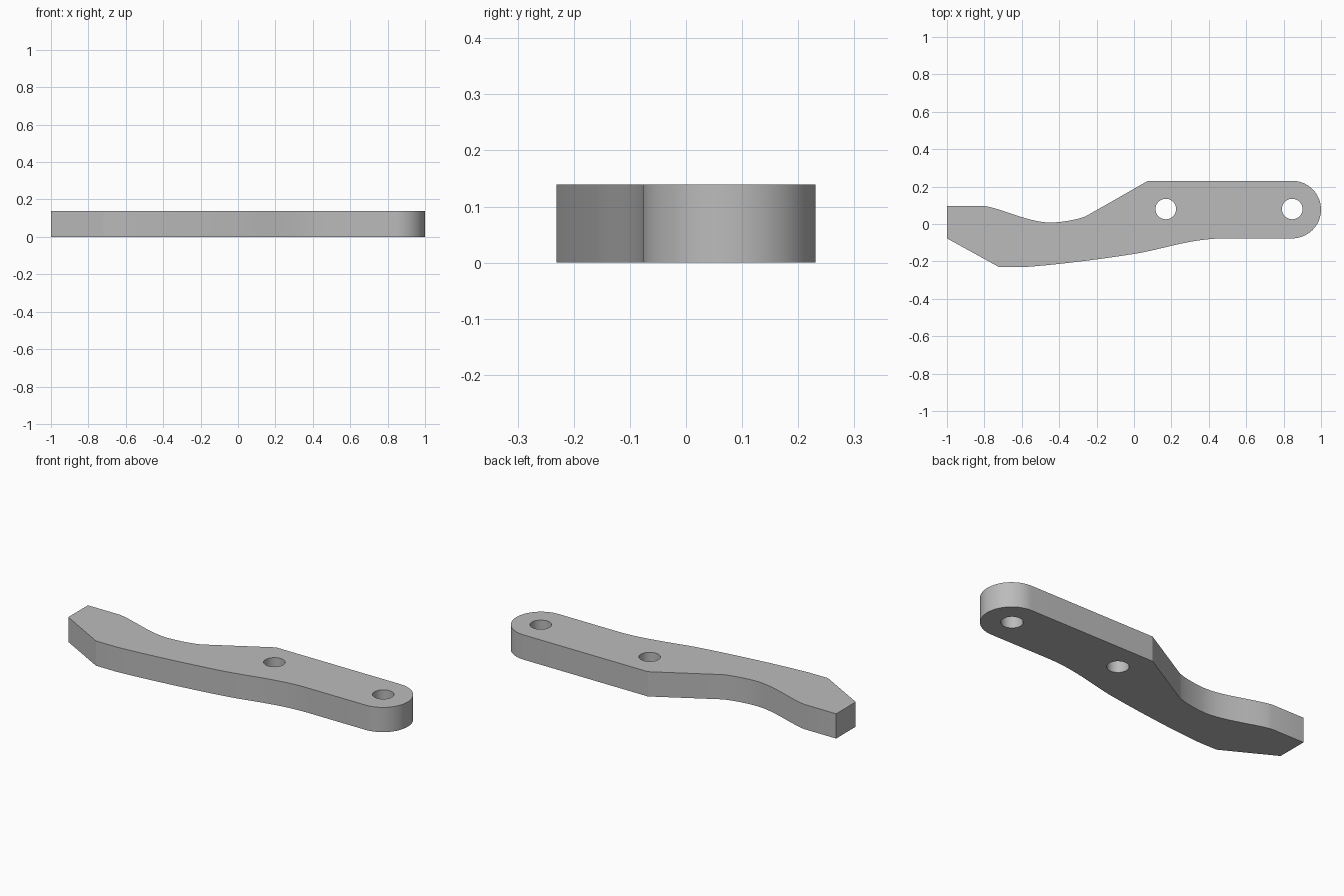
import bpy, bmesh
from math import sin, cos, pi
from mathutils import Vector
from mathutils.geometry import interpolate_bezier

cube = bpy.data.objects.get("Cube")
if cube:
    bpy.data.objects.remove(cube, do_unlink=True)

THICK = 0.139
END = (0.846, 0.077)      # centre of the rounded end
END_R = 0.154
HOLE_R = 0.055


def arc(centre, r, start, stop, n):
    return [(centre[0] + r * cos(start + (stop - start) * i / n),
             centre[1] + r * sin(start + (stop - start) * i / n)) for i in range(n + 1)]


def bezier(a, b, c, d, n=12):
    return [p[:2] for p in interpolate_bezier(Vector(a), Vector(b), Vector(c), Vector(d), n)]


# Outline, running round from the blunt tip
outline = [(-1, -0.077), (-1, 0.097)]
outline += bezier((-0.8, 0.097), (-0.7, 0.08), (-0.56, 0.008), (-0.45, 0.008))
outline += bezier((-0.45, 0.008), (-0.39, 0.008), (-0.31, 0.022), (-0.26, 0.04))[1:]
outline += [(0.075, 0.231)]
outline += arc(END, END_R, pi / 2, -pi / 2, 32)
outline += bezier((0.485, -0.077), (0.3, -0.077), (0.15, -0.137), (0, -0.16))
outline += bezier((0, -0.16), (-0.2, -0.192), (-0.45, -0.222), (-0.6, -0.231))[1:]
outline += [(-0.72, -0.231)]

# Flat filled profile with two bolt holes, extruded to thickness
loops = [outline] + [arc((x, 0.08), HOLE_R, 0, 2 * pi, 32)[:-1] for x in (0.17, END[0])]
curve = bpy.data.curves.new("lever_profile", "CURVE")
curve.dimensions = "2D"
curve.fill_mode = "BOTH"
curve.extrude = THICK / 2
for loop in loops:
    spline = curve.splines.new("POLY")
    spline.points.add(len(loop) - 1)
    for point, (x, y) in zip(spline.points, loop):
        point.co = (x, y, THICK / 2, 1)
    spline.use_cyclic_u = True
helper = bpy.data.objects.new("lever_profile", curve)
bpy.context.collection.objects.link(helper)
helper.location.z = THICK / 2
bpy.context.view_layer.update()

# Solid mesh from the profile
mesh = bpy.data.meshes.new_from_object(helper.evaluated_get(bpy.context.evaluated_depsgraph_get()))
bpy.data.objects.remove(helper, do_unlink=True)
bm = bmesh.new()
bm.from_mesh(mesh)
bmesh.ops.remove_doubles(bm, verts=bm.verts, dist=0.0005)
low = min(v.co.z for v in bm.verts)
bmesh.ops.translate(bm, verts=bm.verts, vec=(0, 0, -low))
bmesh.ops.recalc_face_normals(bm, faces=bm.faces)
bm.to_mesh(mesh)
bm.free()
mesh.name = "lever_arm"
lever = bpy.data.objects.new("lever_arm", mesh)
bpy.context.collection.objects.link(lever)

# Plain grey metal
grey = bpy.data.materials.new("grey_metal")
grey.use_nodes = True
colour = (0.5, 0.5, 0.5, 1)
grey.diffuse_color = colour
grey.node_tree.nodes["Principled BSDF"].inputs["Base Color"].default_value = colour
mesh.materials.clear()
mesh.materials.append(grey)

bpy.context.view_layer.objects.active = lever
lever.select_set(True)
bpy.ops.object.shade_smooth_by_angle(angle=pi / 9)
